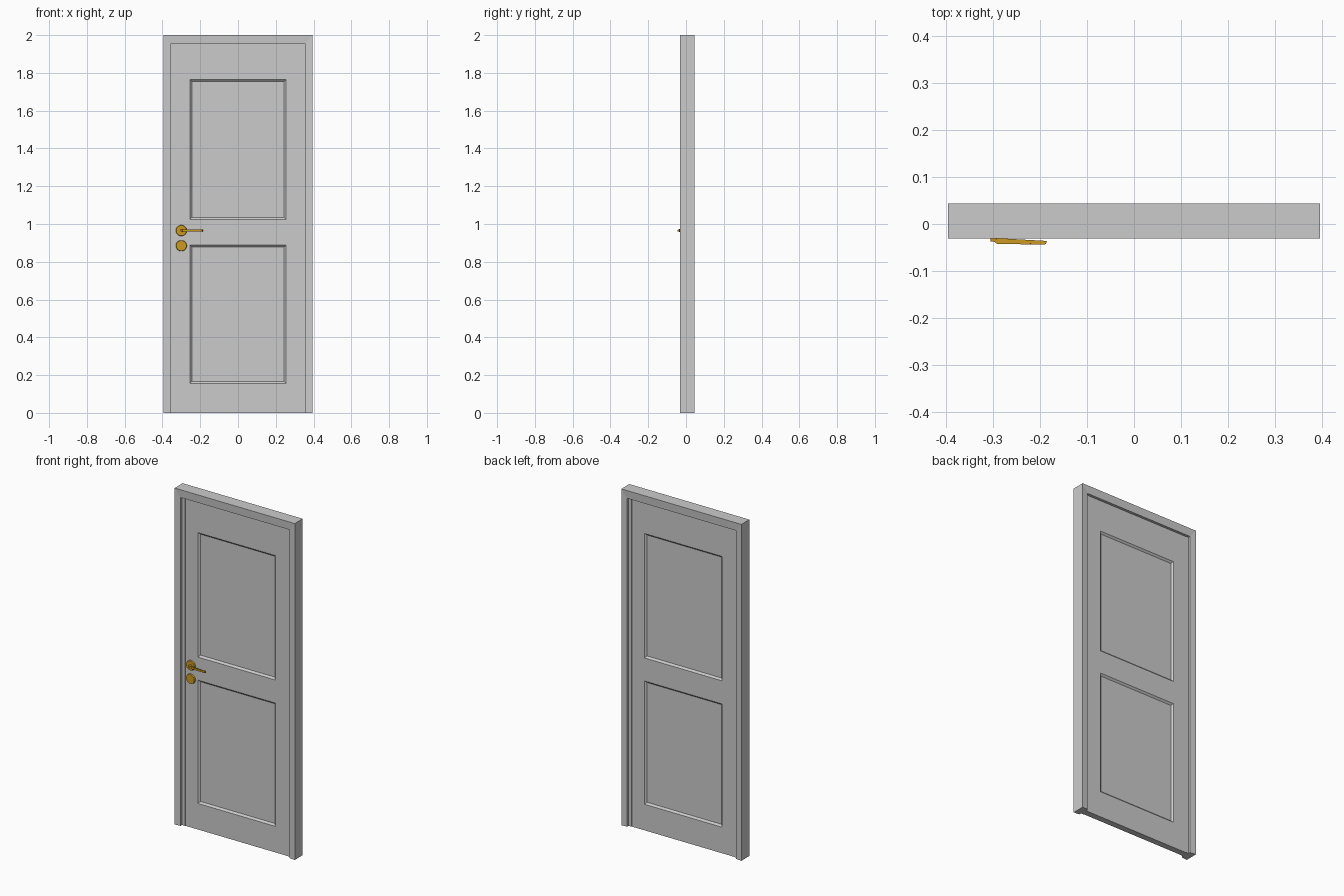
import bpy, bmesh, math
from mathutils import Matrix, Vector

cube = bpy.data.objects.get("Cube")
if cube:
    bpy.data.objects.remove(cube, do_unlink=True)


def material(name, colour):
    m = bpy.data.materials.new(name)
    m.use_nodes = True
    m.diffuse_color = colour
    m.node_tree.nodes["Principled BSDF"].inputs["Base Color"].default_value = colour
    return m


GREY = material("painted grey", (0.6, 0.6, 0.6, 1))
GOLD = material("brass", (0.60, 0.32, 0.015, 1))


def add_object(name, bm, mat, smooth=False):
    bmesh.ops.recalc_face_normals(bm, faces=bm.faces[:])
    mesh = bpy.data.meshes.new(name)
    bm.to_mesh(mesh)
    bm.free()
    mesh.materials.append(mat)
    ob = bpy.data.objects.new(name, mesh)
    bpy.context.collection.objects.link(ob)
    if smooth:
        bpy.ops.object.select_all(action="DESELECT")
        ob.select_set(True)
        bpy.context.view_layer.objects.active = ob
        bpy.ops.object.shade_smooth_by_angle(angle=math.radians(35))
    return ob


def box(name, lo, hi, mat):
    lo, hi = Vector(lo), Vector(hi)
    bm = bmesh.new()
    bmesh.ops.create_cube(bm, size=1)
    bmesh.ops.scale(bm, vec=hi - lo, verts=bm.verts)
    bmesh.ops.translate(bm, vec=(lo + hi) / 2, verts=bm.verts)
    return add_object(name, bm, mat)


HALF_W, TOP = 0.395, 2.0
JAMB, HEAD = 0.037, 0.048
FRONT, BACK = -0.031, 0.044
DOOR_FRONT, DOOR_BACK = -0.012, 0.025

# Door frame: a mitred profile swept up, across and down
profile = [(0, FRONT), (1, FRONT + 0.003), (1, BACK - 0.003), (0, BACK)]
bm = bmesh.new()
rings = []
for side, z_top in ((-1, False), (-1, True), (1, True), (1, False)):
    rings.append([bm.verts.new((side * (HALF_W - t * JAMB), y,
                                TOP - t * HEAD if z_top else 0))
                  for t, y in profile])
for a, b in zip(rings, rings[1:]):
    for i in range(4):
        j = (i + 1) % 4
        bm.faces.new((a[i], a[j], b[j], b[i]))
bm.faces.new(rings[0])
bm.faces.new(rings[-1])
add_object("door_frame", bm, GREY)

# Stops beside the door leaf
for name, side in (("right_stop", -1), ("left_stop", 1)):
    xs = sorted((side * 0.338, side * (HALF_W - JAMB)))
    box(name, (xs[0], DOOR_FRONT - 0.002, 0), (xs[1], DOOR_BACK + 0.002, TOP - HEAD), GREY)

# Door leaf: a grid on each side whose panel cells are inset and sunk
XS = (-0.338, -0.255, 0.255, 0.338)
ZS = (0, 0.155, 0.888, 1.025, 1.765, TOP - HEAD)
bm = bmesh.new()
panels = []
for y, out in ((DOOR_FRONT, -1), (DOOR_BACK, 1)):
    grid = [[bm.verts.new((x, y, z)) for x in XS] for z in ZS]
    for r in range(len(ZS) - 1):
        for c in range(len(XS) - 1):
            quad = [grid[r][c], grid[r][c + 1], grid[r + 1][c + 1], grid[r + 1][c]]
            face = bm.faces.new(quad if out < 0 else quad[::-1])
            if c == 1 and r in (1, 3):
                panels.append(face)
bmesh.ops.bridge_loops(bm, edges=[e for e in bm.edges if e.is_boundary])
bm.normal_update()
bmesh.ops.inset_individual(bm, faces=panels, thickness=0.015, depth=-0.010)
add_object("door_leaf", bm, GREY)


# Round plates for the handle and the lock
def disc(name, x, z, radius, y0, y1):
    bm = bmesh.new()
    bmesh.ops.create_cone(bm, cap_ends=True, segments=32, radius1=radius,
                          radius2=radius * 0.93, depth=y0 - y1)
    bmesh.ops.transform(bm, verts=bm.verts, matrix=Matrix.Translation((x, (y0 + y1) / 2, z))
                        @ Matrix.Rotation(math.pi / 2, 4, "X"))
    return add_object(name, bm, GOLD, True)


disc("handle_plate", -0.30, 0.965, 0.029, DOOR_FRONT, -0.021)
disc("lock_plate", -0.30, 0.885, 0.029, DOOR_FRONT, -0.021)
disc("handle_neck", -0.297, 0.965, 0.008, -0.020, -0.037)

# Lever: a tapered bar with softened edges
outline = [(-0.305, -0.030), (-0.292, -0.042), (-0.188, -0.044), (-0.184, -0.036), (-0.292, -0.030)]
bm = bmesh.new()
base = bm.faces.new([bm.verts.new((x, y, 0.959)) for x, y in outline])
top = bmesh.ops.extrude_face_region(bm, geom=[base])
bmesh.ops.translate(bm, vec=(0, 0, 0.012),
                    verts=[g for g in top["geom"] if isinstance(g, bmesh.types.BMVert)])
bmesh.ops.bevel(bm, geom=bm.edges[:], offset=0.0015, segments=2, affect="EDGES")
add_object("handle_lever", bm, GOLD, True)
